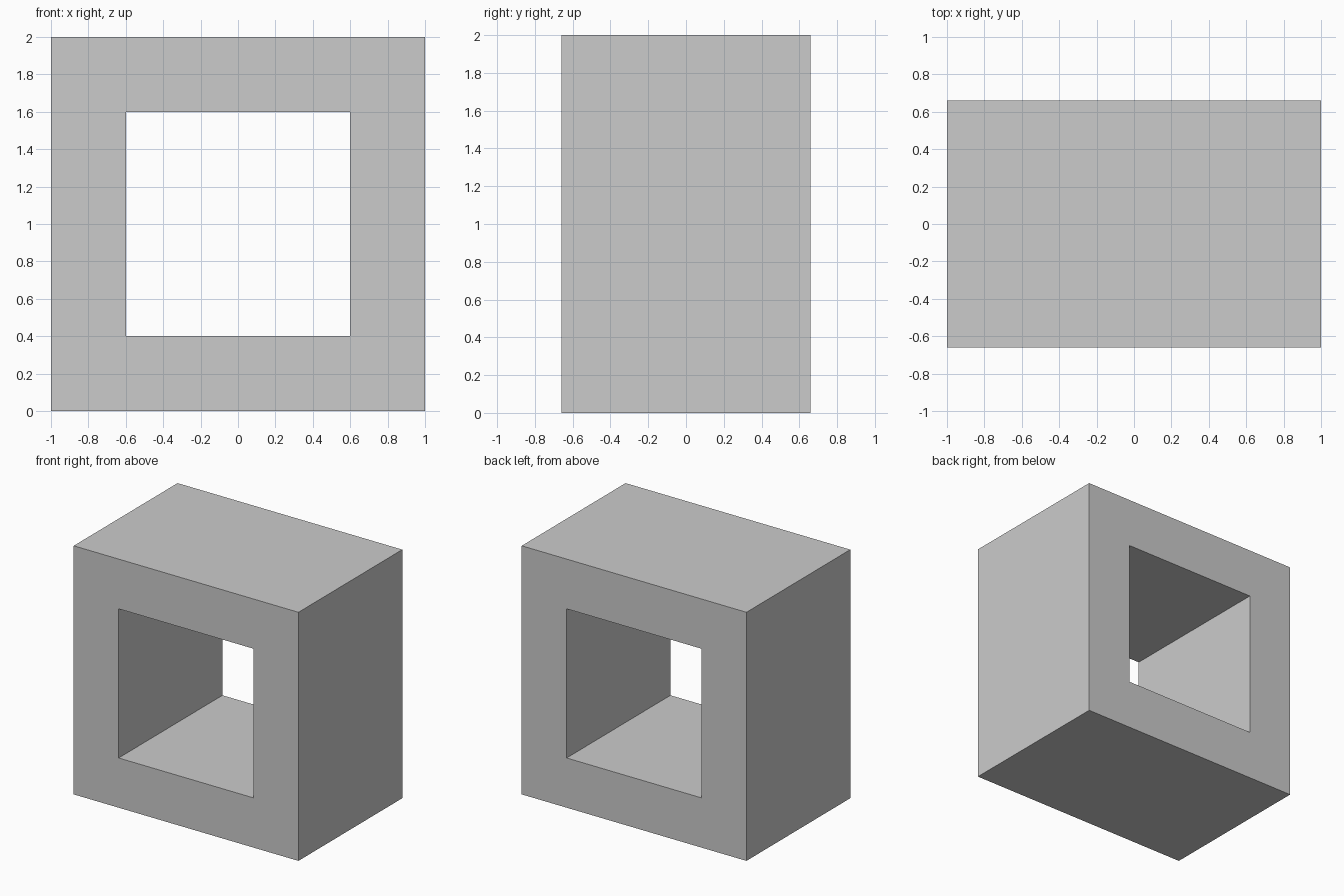
import bpy, bmesh

if "Cube" in bpy.data.objects:
    bpy.data.objects.remove(bpy.data.objects["Cube"])

HALF, HOLE, DEPTH = 1.0, 0.6, 0.66
CORNERS = [(-1, -1), (1, -1), (1, 1), (-1, 1)]

bm = bmesh.new()


def ring(half, y):
    return [bm.verts.new((sx * half, y, 1.0 + sz * half)) for sx, sz in CORNERS]


# Square rings: outer front, outer back, hole back, hole front
rings = [ring(HALF, -DEPTH), ring(HALF, DEPTH), ring(HOLE, DEPTH), ring(HOLE, -DEPTH)]

# Bridge each ring to the next, closing the loop into a square tube
for a, b in zip(rings, rings[1:] + rings[:1]):
    for i in range(4):
        j = (i + 1) % 4
        bm.faces.new((a[i], a[j], b[j], b[i]))
bmesh.ops.recalc_face_normals(bm, faces=bm.faces)

mesh = bpy.data.meshes.new("square_frame")
bm.to_mesh(mesh)
bm.free()
frame = bpy.data.objects.new("square_frame", mesh)
bpy.context.collection.objects.link(frame)
